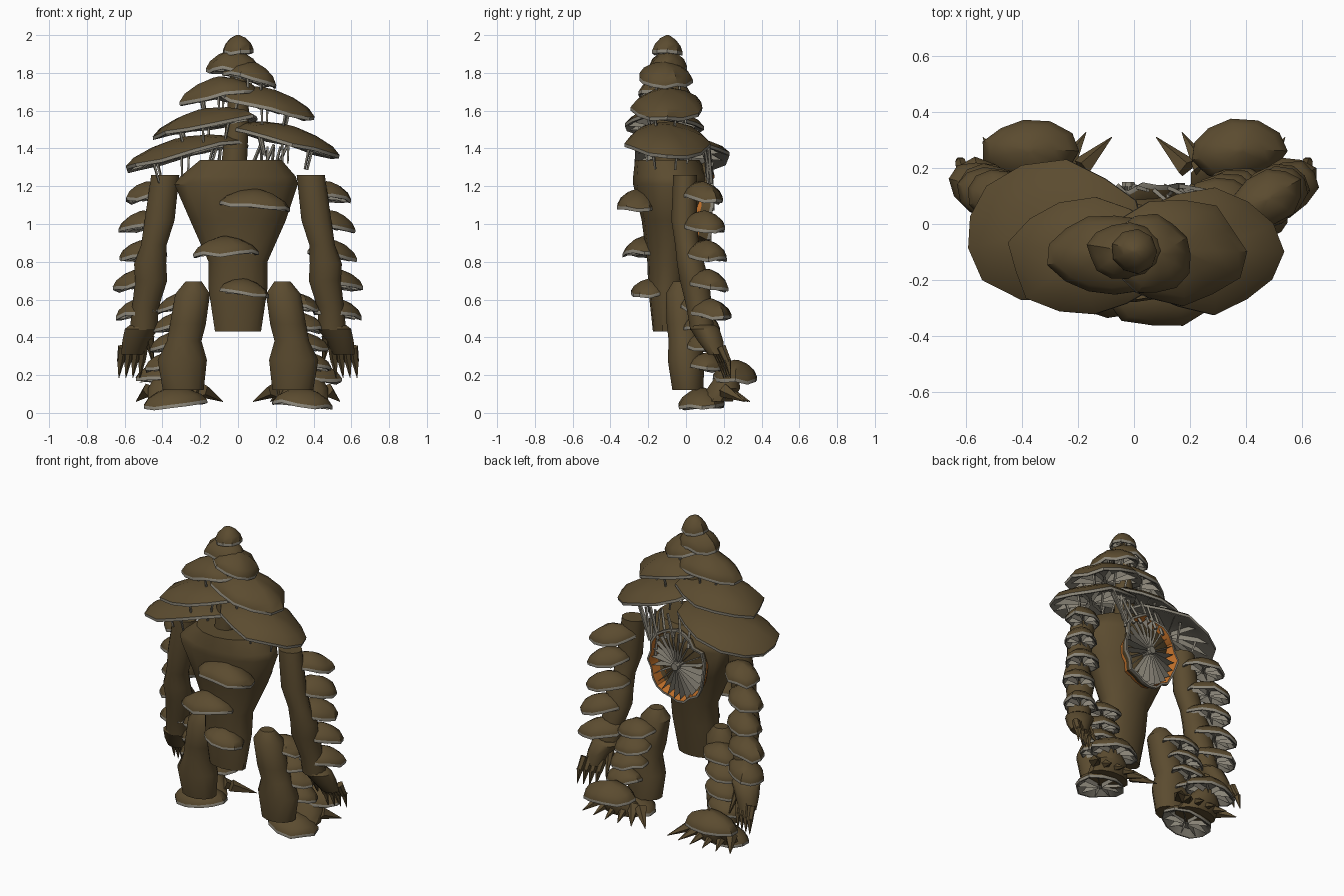
import bpy, bmesh, math, random
from mathutils import Vector, Matrix

cube = bpy.data.objects.get("Cube")
if cube:
    bpy.data.objects.remove(cube)
rng = random.Random(4)


def material(name, rgb):
    m = bpy.data.materials.new(name)
    m.use_nodes = True
    m.diffuse_color = (*rgb, 1)
    m.node_tree.nodes["Principled BSDF"].inputs["Base Color"].default_value = (*rgb, 1)
    return m


BROWN = material("bark_brown", (0.105, 0.071, 0.029))
GREY = material("gill_grey", (0.25, 0.23, 0.185))
ORANGE = material("glow_orange", (0.55, 0.17, 0.025))


def finish(bm, name, mats):
    mesh = bpy.data.meshes.new(name)
    bm.to_mesh(mesh)
    bm.free()
    for m in mats:
        mesh.materials.append(m)
    obj = bpy.data.objects.new(name, mesh)
    bpy.context.collection.objects.link(obj)
    bpy.ops.object.select_all(action='DESELECT')
    obj.select_set(True)
    bpy.context.view_layer.objects.active = obj
    bpy.ops.object.shade_smooth_by_angle(angle=math.radians(38))
    return obj


def bridge(bm, low, high, mat=0):
    n = len(low)
    for i in range(n):
        j = (i + 1) % n
        bm.faces.new((low[i], low[j], high[j], high[i])).material_index = mat


def loft(name, sections, sides=12, mat=BROWN, side=1, level=True):
    """Skin elliptical rings; each section is x, y, z, x radius, y radius."""
    bm = bmesh.new()
    turn = Matrix.Identity(3)
    if not level:
        axis = Vector(sections[-1][:3]) - Vector(sections[0][:3])
        turn = axis.to_track_quat('Z', 'Y').to_matrix()
    rings = []
    for x, y, z, rx, ry in sections:
        ring = []
        for i in range(sides):
            a = math.tau * (i + 0.5) / sides
            p = Vector((x, y, z)) + turn @ Vector((rx * math.cos(a), ry * math.sin(a), 0))
            p.x *= side
            ring.append(bm.verts.new(p))
        rings.append(ring)
    for low, high in zip(rings, rings[1:]):
        bridge(bm, low, high)
    bm.faces.new(rings[0])
    bm.faces.new(rings[-1])
    bmesh.ops.recalc_face_normals(bm, faces=bm.faces)
    return finish(bm, name, [mat])


def spike(name, base, tip, r0, r1=0.002, sides=5, mat=BROWN, side=1):
    return loft(name, [(*base, r0, r0), (*tip, r1, r1)], sides, mat, side, level=False)


def cap(name, place, rx, ry, rise, roll=0, pitch=0, yaw=0, sides=11, fins=9,
        hollow=0.35, well=0.65, floor=1):
    """Mushroom cap: irregular dome, pale rim, hollow gilled underside."""
    bm = bmesh.new()
    rim = min(0.018, rise * 0.2)
    wobble = [(rng.uniform(0.93, 1.06), rng.uniform(-0.1, 0.1) * rise) for _ in range(sides)]

    def ring(f, z):
        out = []
        for i, (w, dz) in enumerate(wobble):
            a = math.tau * i / sides
            out.append(bm.verts.new((rx * f * w * math.cos(a), ry * f * w * math.sin(a), z + dz * f)))
        return out

    dome = rise - rim
    rings = [ring(0.1, hollow * rise), ring(well, hollow * rise), ring(0.94, 0), ring(1, 0),
             ring(1, rim), ring(0.84, rim + dome * 0.4), ring(0.5, rim + dome * 0.78), ring(0.1, rise)]
    for k, (low, high) in enumerate(zip(rings, rings[1:])):
        bridge(bm, low, high, floor if k < 2 else 1 if k < 4 else 0)
    bm.faces.new(rings[0]).material_index = floor
    bm.faces.new(rings[-1])
    bmesh.ops.recalc_face_normals(bm, faces=bm.faces)
    # radial gills
    up = Vector((0, 0, hollow * rise))
    for i in range(fins):
        a = math.tau * (i + 0.3) / fins
        d = Vector((rx * math.cos(a), ry * math.sin(a), 0))
        blade = (d * 0.1, d * 0.9, d * well * 0.95 + up, d * 0.1 + up)
        bm.faces.new([bm.verts.new(p) for p in blade]).material_index = 1
    turn = (Matrix.Rotation(math.radians(roll), 4, 'Y') @ Matrix.Rotation(math.radians(pitch), 4, 'X')
            @ Matrix.Rotation(math.radians(yaw), 4, 'Z'))
    bmesh.ops.transform(bm, matrix=Matrix.Translation(place) @ turn, verts=bm.verts)
    return finish(bm, name, [BROWN, GREY, ORANGE])


# Trunk body and the stem inside the crown
loft("torso", [(0, -0.11, 0.43, 0.125, 0.065), (0, -0.1, 0.66, 0.16, 0.1),
               (0, -0.09, 0.8, 0.16, 0.115), (0, -0.08, 1.02, 0.26, 0.155),
               (-0.01, -0.08, 1.21, 0.335, 0.2), (0, -0.08, 1.25, 0.315, 0.2),
               (0.015, -0.1, 1.34, 0.22, 0.17)], sides=14)
loft("crown_stem", [(-0.02, -0.1, 1.32, 0.07, 0.07), (0, -0.1, 1.6, 0.06, 0.06),
                    (0, -0.1, 1.92, 0.03, 0.03)])

# Overlapping crown caps, leaning alternately to each side
crown = [(-0.28, -0.03, 1.355, 0.34, 0.25, 0.105, -14),
         (0.25, -0.1, 1.42, 0.29, 0.22, 0.105, 15),
         (-0.17, -0.12, 1.505, 0.28, 0.215, 0.105, -10),
         (0.14, -0.1, 1.605, 0.26, 0.19, 0.115, 14),
         (-0.09, -0.11, 1.665, 0.215, 0.15, 0.115, -10),
         (0.06, -0.11, 1.755, 0.15, 0.14, 0.105, 14),
         (-0.03, -0.1, 1.81, 0.135, 0.1, 0.11, -3),
         (0, -0.1, 1.9, 0.08, 0.08, 0.1, 0)]
for k, (x, y, z, rx, ry, rise, roll) in enumerate(crown):
    cap("crown_cap", (x, y, z), rx, ry, rise, roll, -2, sides=9 if k > 6 else 13, fins=12)
    # thin threads hanging beneath each cap
    if k < 6:
        for i in range(6):
            a = math.tau * (i + 0.4) / 6
            dx, dy = 0.55 * rx * math.cos(a), 0.6 * ry * math.sin(a)
            top = z - dx * math.tan(math.radians(roll)) + 0.025
            spike("crown_thread", (x + dx, y + dy, top), (x + dx * 0.8, y + dy * 0.8, top - 0.12),
                  0.009, 0.006, 4, GREY)

# Shelf caps on the front of the body
cap("chest_shelf", (0.09, -0.255, 1.085), 0.195, 0.115, 0.1, 6)
cap("waist_shelf", (-0.07, -0.22, 0.835), 0.175, 0.115, 0.1, -3)
cap("hip_shelf", (0.03, -0.19, 0.625), 0.135, 0.1, 0.085, 5)

# Gilled disc on the back: a deep glowing cup behind blades, with hub and strands
cap("gill_disc", (-0.02, 0.135, 1.095), 0.2, 0.24, 0.17, pitch=90, sides=24, fins=24,
    hollow=0.5, well=0.86, floor=2)
spike("disc_hub", (-0.02, 0.05, 1.095), (-0.02, 0.15, 1.095), 0.04, 0.024, 8, GREY)
for i in range(6):
    x = -0.14 + 0.07 * i
    spike("disc_strand", (x * 0.8, 0.135, 1.28 - abs(x) * 0.3), (x + 0.05, 0.08 + 0.02 * (i % 3), 1.42),
          0.011, 0.008, 4, GREY)
for i in range(5):
    spike("side_strand", (0.14 + 0.014 * i, 0.12, 1.12 + 0.04 * i), (0.12 + 0.035 * i, 0.1, 1.41),
          0.01, 0.007, 4, GREY)

for s in (1, -1):
    # Arm with cuff, palm and fingers
    loft("arm", [(0.5, 0.085, 0.44, 0.075, 0.065), (0.49, 0.07, 0.56, 0.073, 0.07),
                 (0.46, 0.045, 0.7, 0.088, 0.08), (0.465, 0.025, 0.79, 0.088, 0.075),
                 (0.445, 0.005, 0.89, 0.07, 0.065), (0.415, -0.01, 1.02, 0.082, 0.07),
                 (0.385, -0.005, 1.26, 0.077, 0.065)], side=s)
    loft("hand", [(0.56, 0.16, 0.31, 0.06, 0.045), (0.54, 0.13, 0.38, 0.075, 0.07),
                  (0.51, 0.1, 0.445, 0.092, 0.08), (0.5, 0.09, 0.465, 0.075, 0.065)], side=s)
    for i in range(4):
        x = 0.5 + 0.037 * i
        y = 0.15 + 0.012 * i
        spike("finger", (x, y, 0.35), (x + 0.01, y + 0.035, 0.27), 0.025, 0.02, 6, side=s)
        spike("finger_claw", (x + 0.01, y + 0.033, 0.28), (x + 0.02, y + 0.05, 0.185), 0.021, side=s)
    spike("thumb", (0.47, 0.12, 0.4), (0.45, 0.19, 0.26), 0.028, 0.004, 6, side=s)

    # Shelf caps down the back of the arm, spread outward and backward
    for i in range(5):
        out = 0.468 + 0.014 * i + 0.015 * (i % 2)
        cap("arm_cap", (s * out, 0.085 + 0.01 * i, 1.13 - 0.155 * i), 0.14, 0.098, 0.095,
            s * 7, -5, s * 30)

    # Leg and its shelf caps
    loft("leg", [(0.29, 0.01, 0.12, 0.112, 0.085), (0.295, 0, 0.28, 0.135, 0.1),
                 (0.285, -0.005, 0.38, 0.095, 0.09), (0.265, -0.015, 0.47, 0.098, 0.09),
                 (0.24, -0.025, 0.63, 0.095, 0.085), (0.235, -0.03, 0.695, 0.045, 0.04)], side=s)
    for i in range(4):
        cap("leg_cap", (s * (0.305 + 0.022 * i), 0.065 + 0.015 * i, 0.55 - 0.105 * i),
            0.125, 0.1, 0.085, s * 8, -5)

    # Foot: heel cap, instep, toe cap and claws
    cap("heel_cap", (s * 0.335, 0.085, 0.033), 0.17, 0.125, 0.1, s * 6)
    loft("instep", [(0.34, 0.16, 0.06, 0.14, 0.09), (0.36, 0.2, 0.13, 0.12, 0.09),
                    (0.37, 0.22, 0.2, 0.07, 0.06)], side=s)
    cap("toe_cap", (s * 0.37, 0.26, 0.17), 0.17, 0.115, 0.11, s * 3, -3)
    for i in range(6):
        spread = i / 5
        spike("toe_claw", (0.19 + 0.28 * spread, 0.2, 0.12),
              (0.08 + 0.46 * spread, 0.31 + 0.03 * math.sin(math.pi * spread), 0.06), 0.04, side=s)
